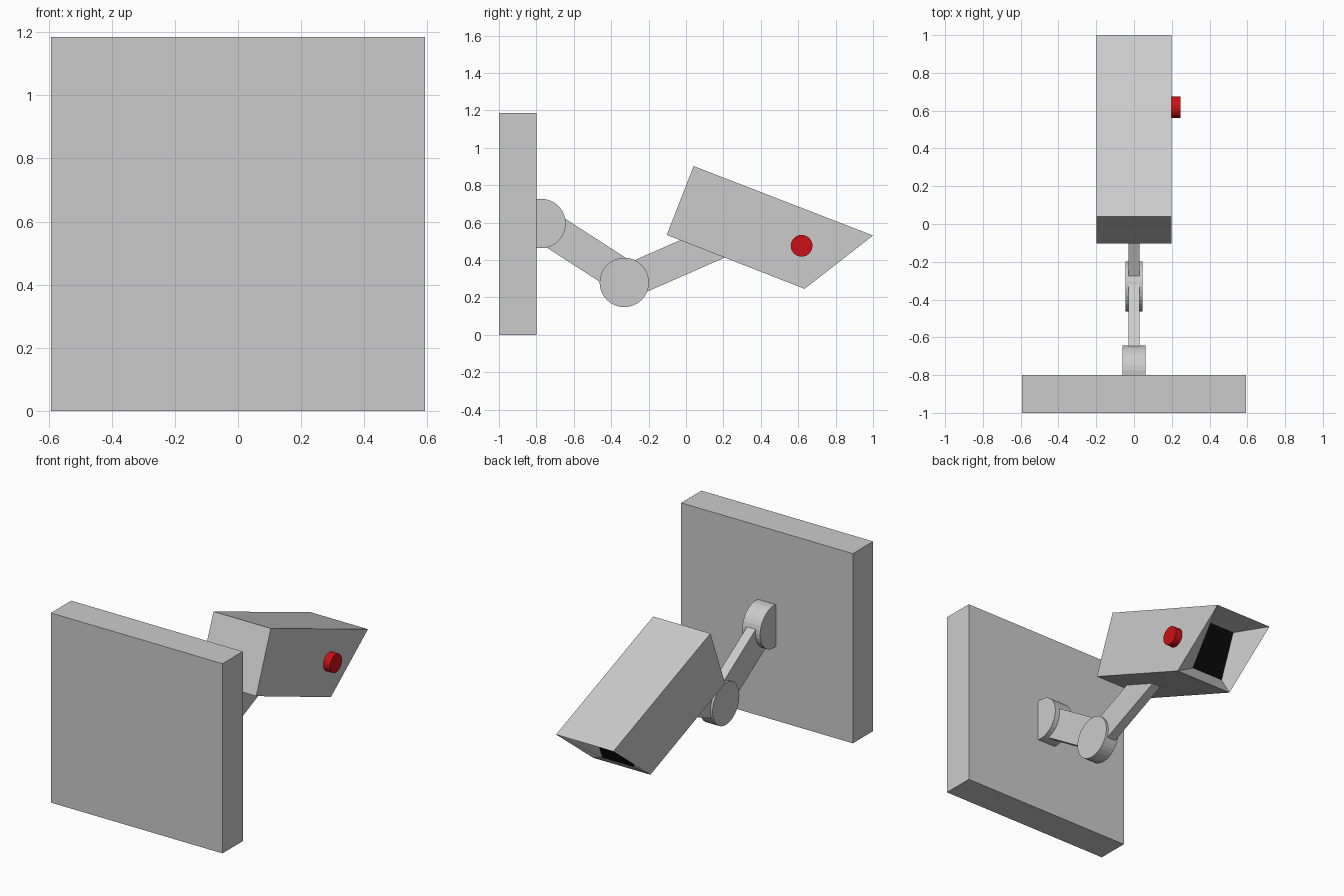
import bpy, bmesh
from math import radians, cos, sin, atan2, hypot, pi
from mathutils import Vector

if "Cube" in bpy.data.objects:
    bpy.data.objects.remove(bpy.data.objects["Cube"])


def material(name, rgba):
    m = bpy.data.materials.new(name)
    m.diffuse_color = rgba
    m.use_nodes = True
    m.node_tree.nodes["Principled BSDF"].inputs["Base Color"].default_value = m.diffuse_color
    return m


red = material("red", (0.6, 0.005, 0.008, 1))
black = material("black", (0.003, 0.003, 0.003, 1))


def box(name, center, size, tilt=0.0):
    bpy.ops.mesh.primitive_cube_add(size=1, location=center)
    ob = bpy.context.object
    ob.name = name
    ob.scale = size
    ob.rotation_euler.x = tilt
    return ob


def disc(name, center, radius, width):
    # cylinder lying along x
    bpy.ops.mesh.primitive_cylinder_add(vertices=32, radius=radius, depth=width,
                                        location=center, rotation=(0, pi / 2, 0))
    ob = bpy.context.object
    ob.name = name
    return ob


def arm(name, p, q, width, height):
    # bar between two (y, z) points
    dy, dz = q[0] - p[0], q[1] - p[1]
    return box(name, (0, (p[0] + q[0]) / 2, (p[1] + q[1]) / 2),
               (width, hypot(dy, dz), height), atan2(dz, dy))


# Wall plate
box("wall_plate", (0, -0.9, 0.5925), (1.186, 0.2, 1.185))

# Jointed bracket
disc("wall_joint", (0, -0.775, 0.595), 0.132, 0.124)
disc("elbow_joint", (0, -0.33, 0.28), 0.132, 0.09)
arm("upper_arm", (-0.775, 0.595), (-0.33, 0.308), 0.06, 0.183)
arm("lower_arm", (-0.33, 0.276), (0.26, 0.535), 0.06, 0.181)

# Camera housing: side profile in (y, z), hood overhanging a recessed front
half = 0.198
profile = [(-0.103, 0.534), (0.041, 0.902), (1.0, 0.531), (0.634, 0.246)]
tilt = radians(-21.2)


def local_to_yz(a, u):
    return a * cos(tilt) - u * sin(tilt), a * sin(tilt) + u * cos(tilt)


bm = bmesh.new()
sides = [[bm.verts.new((x, y, z)) for y, z in profile] for x in (-half, half)]
left, right = sides
bm.faces.new(left)
bm.faces.new(right)
for i in (0, 1, 3):
    j = (i + 1) % 4
    bm.faces.new((left[i], left[j], right[j], right[i]))

# Front recess tapering from the hood rim to the dark lens pane
top, low = local_to_yz(0.52, 0.80), local_to_yz(0.52, 0.505)
pane = [bm.verts.new((x, *p)) for x, p in
        ((-0.11, top), (0.11, top), (0.11, low), (-0.11, low))]
rim = [left[2], right[2], right[3], left[3]]
for i in range(4):
    j = (i + 1) % 4
    bm.faces.new((rim[i], rim[j], pane[j], pane[i]))
lens = bm.faces.new(pane)
lens.material_index = 1
bmesh.ops.recalc_face_normals(bm, faces=bm.faces)
mesh = bpy.data.meshes.new("camera_housing")
bm.to_mesh(mesh)
bm.free()
grey = material("grey", (0.8, 0.8, 0.8, 1))
mesh.materials.append(grey)
mesh.materials.append(black)
housing = bpy.data.objects.new("camera_housing", mesh)
bpy.context.collection.objects.link(housing)

# Red indicator button on the right side
button = disc("indicator_button", (0.217, 0.618, 0.476), 0.058, 0.056)
button.data.materials.append(red)
